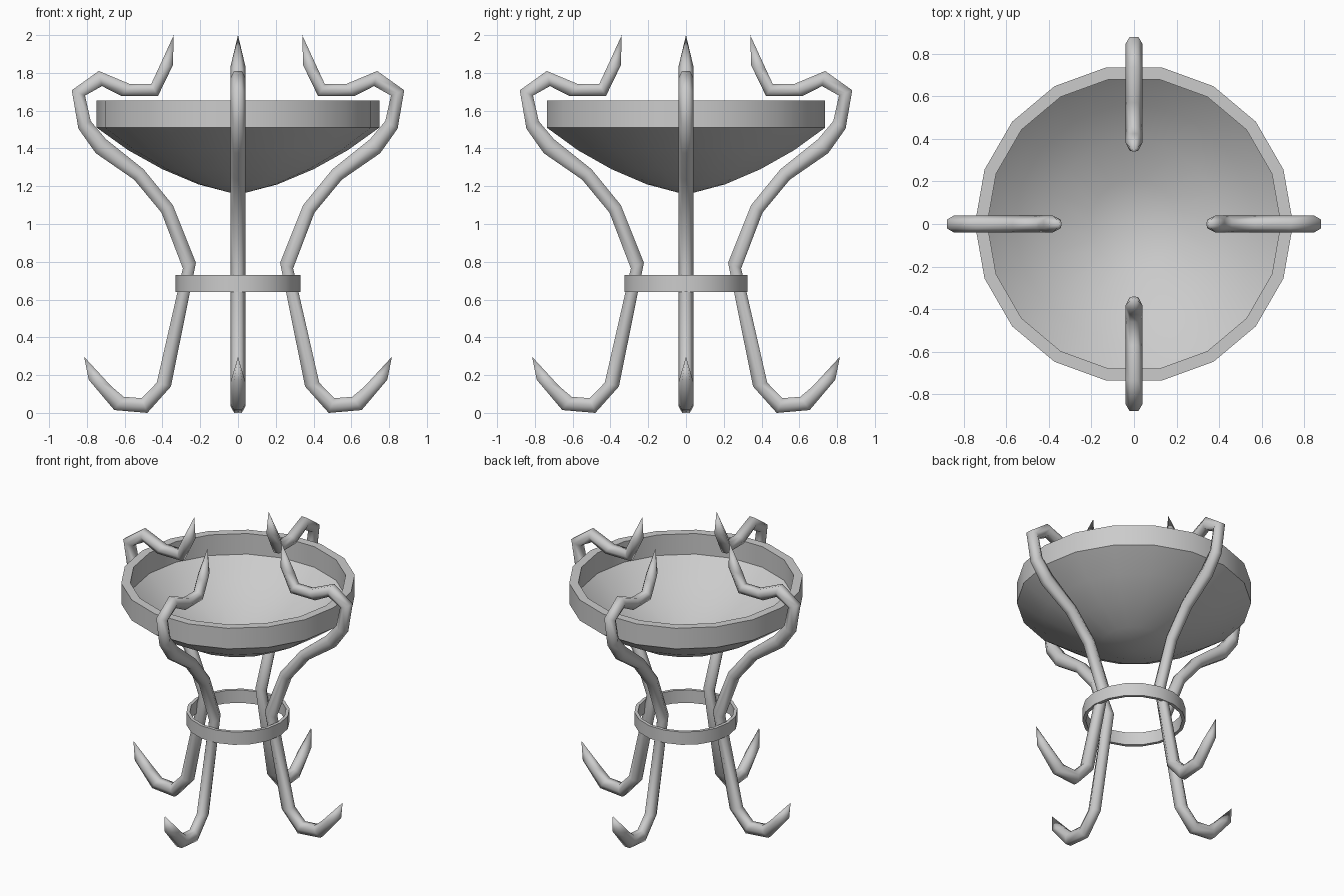
import bpy, bmesh, math
from mathutils import Matrix

cube = bpy.data.objects.get("Cube")
if cube:
    bpy.data.objects.remove(cube)

grey = bpy.data.materials.new("plain_grey")
grey.use_nodes = True
colour = (0.6, 0.6, 0.6, 1)
grey.diffuse_color = colour
grey.node_tree.nodes["Principled BSDF"].inputs["Base Color"].default_value = colour


def finish(bm, name, angle):
    bmesh.ops.recalc_face_normals(bm, faces=bm.faces)
    mesh = bpy.data.meshes.new(name)
    bm.to_mesh(mesh)
    bm.free()
    mesh.materials.append(grey)
    ob = bpy.data.objects.new(name, mesh)
    bpy.context.collection.objects.link(ob)
    bpy.ops.object.select_all(action='DESELECT')
    ob.select_set(True)
    bpy.context.view_layer.objects.active = ob
    bpy.ops.object.shade_smooth_by_angle(angle=math.radians(angle))
    return ob


def lathe(name, profile, closed, sides=18):
    """Turn an (r, z) profile about the z axis."""
    bm = bmesh.new()
    verts = [bm.verts.new((r, 0, z)) for r, z in profile]
    pairs = list(zip(verts, verts[1:]))
    if closed:
        pairs.append((verts[-1], verts[0]))
    edges = [bm.edges.new(p) for p in pairs]
    bmesh.ops.spin(bm, geom=verts + edges, cent=(0, 0, 0), axis=(0, 0, 1),
                   angle=math.tau, steps=sides)
    bmesh.ops.remove_doubles(bm, verts=bm.verts, dist=0.0005)
    return finish(bm, name, 35)


def leg(name, turn):
    """Skin hexagonal sections along the leg, with a pointed claw at each end."""
    bm = bmesh.new()
    rings = []
    for ra, za, rb, zb in sections:
        rm, zm = (ra + rb) / 2, (za + zb) / 2
        loop = [(ra, -half / 2, za), (ra, half / 2, za), (rm, half, zm),
                (rb, half / 2, zb), (rb, -half / 2, zb), (rm, -half, zm)]
        rings.append([bm.verts.new(p) for p in loop])
    for low, high in zip(rings, rings[1:]):
        for i in range(6):
            j = (i + 1) % 6
            bm.faces.new((low[i], low[j], high[j], high[i]))
    for ring, (r, z) in ((rings[0], foot_tip), (rings[-1], top_tip)):
        tip = bm.verts.new((r, 0, z))
        for i in range(6):
            bm.faces.new((ring[i], ring[(i + 1) % 6], tip))
    bm.transform(Matrix.Rotation(turn, 4, 'Z'))
    return finish(bm, name, 75)


# Bowl with an upright rim
lathe("bowl", [(0, 1.155), (0.21, 1.21), (0.4, 1.29), (0.58, 1.39), (0.748, 1.51),
               (0.748, 1.655), (0.69, 1.655), (0.69, 1.51), (0.56, 1.40),
               (0.4, 1.305), (0.21, 1.225), (0, 1.17)], False)

# Band holding the legs together
lathe("band", [(0.33, 0.64), (0.33, 0.73), (0.308, 0.73), (0.308, 0.64)], True)

# Leg sections from foot to top: r, z of the two opposite sides
half = 0.041
foot_tip, top_tip = (0.815, 0.297), (0.34, 2.0)
sections = [
    (0.79, 0.175, 0.67, 0.14), (0.655, 0.015, 0.605, 0.085),
    (0.48, 0.0, 0.51, 0.078), (0.355, 0.14, 0.43, 0.16),
    (0.223, 0.795, 0.292, 0.765), (0.345, 1.10, 0.405, 1.06),
    (0.5, 1.29, 0.55, 1.235), (0.70, 1.45, 0.753, 1.375),
    (0.78, 1.545, 0.845, 1.505), (0.81, 1.68, 0.88, 1.708),
    (0.72, 1.73, 0.737, 1.81), (0.615, 1.677, 0.57, 1.74),
    (0.424, 1.677, 0.46, 1.74), (0.345, 1.84, 0.425, 1.815),
]
for k, side in enumerate(("left", "back", "right", "front")):
    leg(side + "_leg", k * math.pi / 2)
